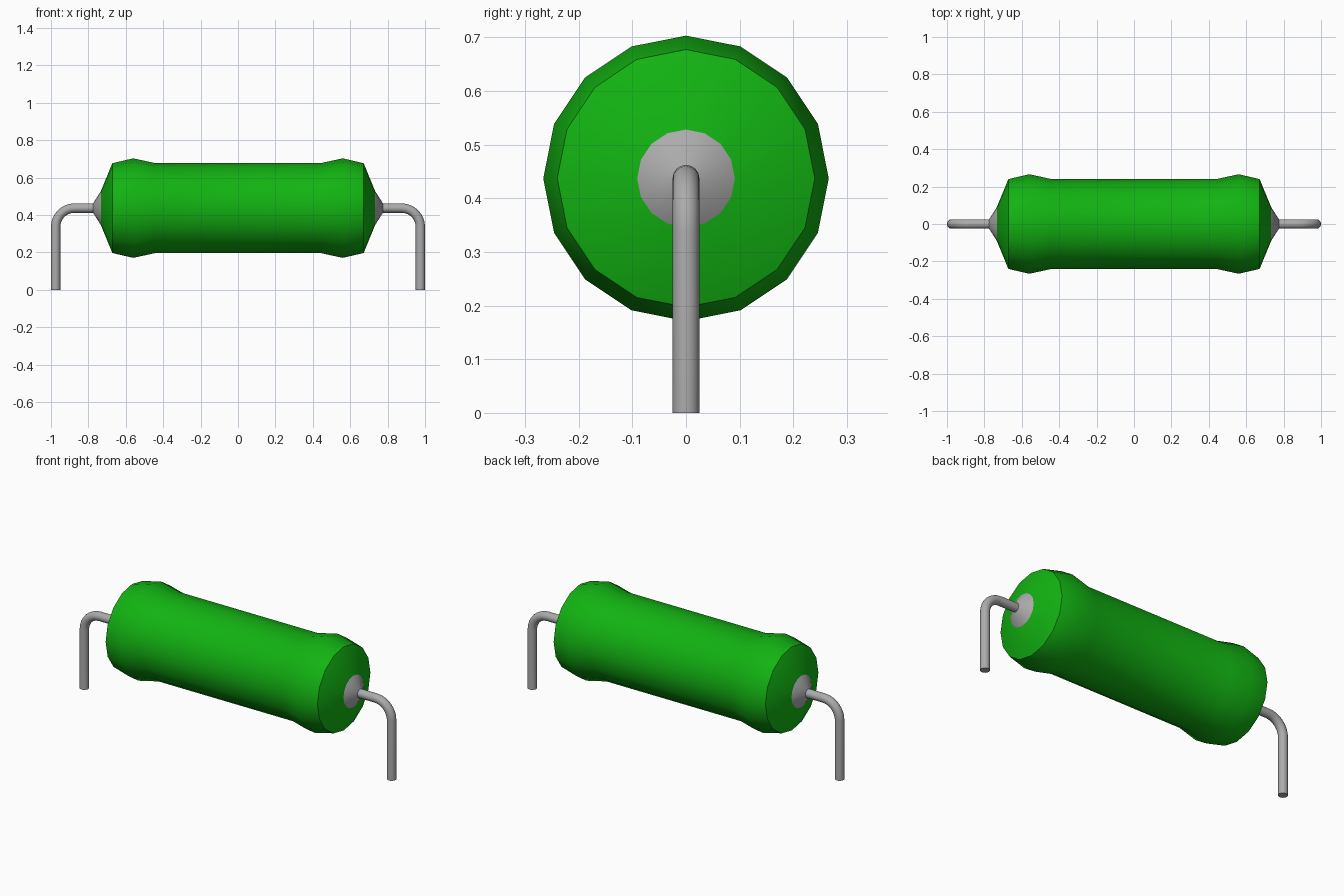
import bpy, bmesh, math
from mathutils import Vector

cube = bpy.data.objects.get("Cube")
if cube:
    bpy.data.objects.remove(cube, do_unlink=True)

AXIS_Z = 0.437      # height of the body axis
WIRE_R = 0.025
LEG_X = 0.975
BEND_R = 0.10


def material(name, rgb):
    m = bpy.data.materials.new(name)
    m.use_nodes = True
    m.diffuse_color = (*rgb, 1)
    m.node_tree.nodes["Principled BSDF"].inputs["Base Color"].default_value = (*rgb, 1)
    return m


green = material("green coating", (0.006, 0.45, 0.006))
grey = material("grey metal", (0.41, 0.41, 0.41))


def tube(name, stations, sides, mat):
    """Skin rings given as (centre, tangent in the xz plane, radius), with closed ends."""
    bm = bmesh.new()
    rings = []
    for centre, tangent, r in stations:
        up = Vector((-tangent.z, 0, tangent.x))
        side = Vector((0, 1, 0))
        angles = [2 * math.pi * i / sides for i in range(sides)]
        rings.append([bm.verts.new(centre + r * (math.cos(a) * up + math.sin(a) * side))
                      for a in angles])
    for a, b in zip(rings, rings[1:]):
        for i in range(sides):
            j = (i + 1) % sides
            bm.faces.new((a[i], a[j], b[j], b[i]))
    bm.faces.new(rings[0])
    bm.faces.new(rings[-1])
    bmesh.ops.recalc_face_normals(bm, faces=bm.faces)
    mesh = bpy.data.meshes.new(name)
    bm.to_mesh(mesh)
    bm.free()
    mesh.materials.append(mat)
    ob = bpy.data.objects.new(name, mesh)
    bpy.context.collection.objects.link(ob)
    bpy.ops.object.select_all(action='DESELECT')
    ob.select_set(True)
    bpy.context.view_layer.objects.active = ob
    bpy.ops.object.shade_smooth_by_angle(angle=math.radians(35))
    return ob


def along_x(profile):
    return [(Vector((x, 0, AXIS_Z)), Vector((1, 0, 0)), r) for x, r in profile]


# Coated body: narrow waist, flared shoulders and tapered ends
half = [(0.44, 0.24), (0.56, 0.266), (0.672, 0.24), (0.733, 0.091)]
body = [(-x, r) for x, r in reversed(half)] + half
tube("body", along_x(body), 16, green)

for s, label in ((1, "left"), (-1, "right")):
    # Metal cone where the wire enters the body
    tube(label + "_end_cap", along_x([(s * 0.733, 0.091), (s * 0.775, WIRE_R)]), 16, grey)

    # Wire: straight out, rounded bend, straight down to the ground
    wire = [(Vector((s * 0.76, 0, AXIS_Z)), Vector((s, 0, 0)), WIRE_R)]
    for i in range(9):
        t = math.pi / 2 * i / 8
        centre = Vector((s * (LEG_X - BEND_R + BEND_R * math.sin(t)), 0,
                         AXIS_Z - BEND_R + BEND_R * math.cos(t)))
        wire.append((centre, Vector((s * math.cos(t), 0, -math.sin(t))), WIRE_R))
    wire.append((Vector((s * LEG_X, 0, 0)), Vector((0, 0, -1)), WIRE_R))
    tube(label + "_wire_lead", wire, 16, grey)
